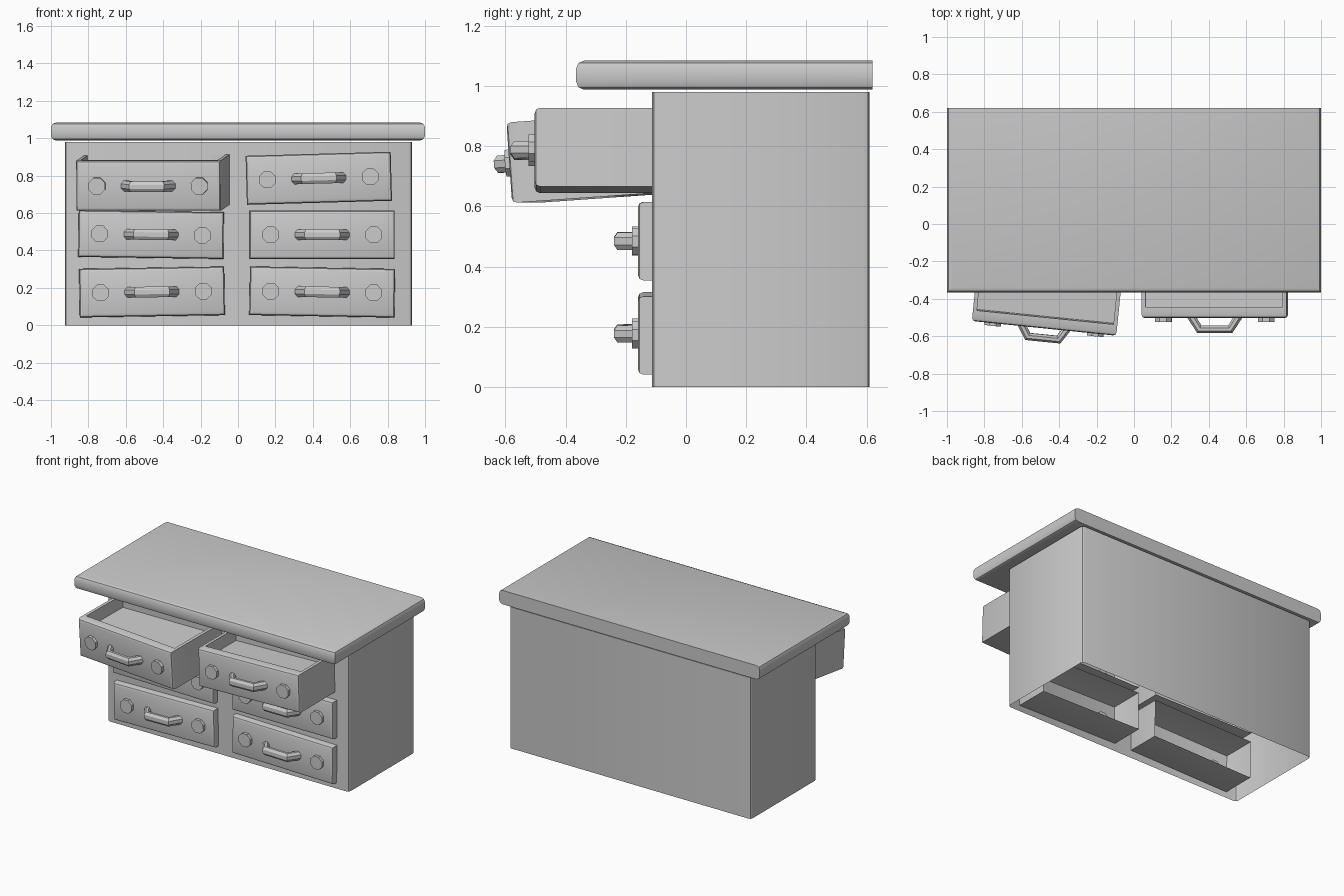
import bpy, bmesh
from math import radians, pi, cos, sin
from mathutils import Matrix, Vector

if "Cube" in bpy.data.objects:
    bpy.data.objects.remove(bpy.data.objects["Cube"])


def finish(bm, name, mat=Matrix()):
    bmesh.ops.recalc_face_normals(bm, faces=bm.faces)
    me = bpy.data.meshes.new(name)
    bm.to_mesh(me)
    bm.free()
    me.shade_smooth()
    me.set_sharp_from_angle(angle=radians(30))
    ob = bpy.data.objects.new(name, me)
    ob.matrix_world = mat
    bpy.context.collection.objects.link(ob)
    return ob


def box(x0, x1, y0, y1, z0, z1):
    bm = bmesh.new()
    bmesh.ops.create_cube(bm, size=1)
    for v in bm.verts:
        v.co = Vector((x1 if v.co.x > 0 else x0, y1 if v.co.y > 0 else y0, z1 if v.co.z > 0 else z0))
    bm.normal_update()
    return bm


def face(bm, n):
    return max(bm.faces, key=lambda f: f.normal.dot(Vector(n)))


def bevel(bm, edges, width, seg=2):
    bmesh.ops.bevel(bm, geom=edges, offset=width, segments=seg, profile=0.5, affect='EDGES')


def vertical(e):
    d = e.verts[0].co - e.verts[1].co
    return abs(d.z) > 0.9 * d.length


# Cabinet: shell open underneath, rounded upright edges
bm = box(-0.925, 0.93, -0.113, 0.61, 0, 0.98)
bmesh.ops.delete(bm, geom=[face(bm, (0, 0, -1))], context='FACES_ONLY')
bevel(bm, [e for e in bm.edges if vertical(e)], 0.02)
finish(bm, "cabinet_body")

# Top slab: rounded along front and sides, flat at the back
bm = box(-1, 1, -0.365, 0.62, 0.988, 1.084)
back = face(bm, (0, 1, 0))
bevel(bm, [e for e in bm.edges if back not in e.link_faces and not vertical(e)], 0.026)
finish(bm, "top_slab")


def knob(name, mat, x):
    bm = bmesh.new()
    m = Matrix.Translation((x, 0.025, 0)) @ Matrix.Rotation(pi / 2, 4, 'X') @ Matrix.Rotation(pi / 8, 4, 'Z')
    bmesh.ops.create_cone(bm, cap_ends=True, segments=8, radius1=0.048, radius2=0.048, depth=0.09, matrix=m)
    finish(bm, name, mat)


def handle(name, mat):
    # Eight-sided tube swept along a bent path
    bm = bmesh.new()
    path = [(-0.133, 0.02), (-0.083, -0.06), (0.083, -0.06), (0.133, 0.02)]
    across = [(0.02, 0.012), (0.012, 0.021), (-0.012, 0.021), (-0.02, 0.012)]
    rings = []
    for (px, py), (ax, ay) in zip(path, across):
        ring = []
        for i in range(8):
            a = 2 * pi * (i + 0.5) / 8
            ring.append(bm.verts.new((px + ax * cos(a), py + ay * cos(a), 0.031 * sin(a))))
        rings.append(ring)
    for r, s in zip(rings, rings[1:]):
        for i in range(8):
            j = (i + 1) % 8
            bm.faces.new((r[i], r[j], s[j], s[i]))
    bm.faces.new(rings[0])
    bm.faces.new(rings[-1])
    finish(bm, name, mat)


def drawer(name, centre, hz, depth, is_open, roll=0, yaw=0, pitch=0):
    mat = (Matrix.Translation(centre) @ Matrix.Rotation(radians(yaw), 4, 'Z')
           @ Matrix.Rotation(radians(pitch), 4, 'X') @ Matrix.Rotation(radians(-roll), 4, 'Y'))
    hx = 0.388
    bm = box(-hx, hx, 0, depth, -hz, hz)
    if is_open:
        # Shallow tray sunk into the top
        top = face(bm, (0, 0, 1))
        bmesh.ops.inset_individual(bm, faces=[top], thickness=0.03)
        for v in top.verts:
            if v.co.y < depth / 2:
                v.co.y = 0.06
        low = bmesh.ops.extrude_discrete_faces(bm, faces=[top])['faces'][0]
        for v in low.verts:
            v.co.z = 0.045
    else:
        # Pushed-in drawers are hollow and open at the back
        bmesh.ops.delete(bm, geom=[face(bm, (0, 1, 0))], context='FACES_ONLY')
    bevel(bm, [e for e in bm.edges if all(abs(v.co.y) < 1e-5 for v in e.verts)], 0.018)
    finish(bm, name, mat)
    for side, x in (("left", -0.275), ("right", 0.275)):
        knob(f"{name}_{side}_knob", mat, x)
    handle(f"{name}_handle", mat)


# Drawers: two pulled out on top, four closed, all a little crooked
drawer("top_left_drawer", (-0.48, -0.55, 0.745), 0.134, 0.50, True, yaw=-5.8, pitch=4)
drawer("top_right_drawer", (0.432, -0.503, 0.786), 0.131, 0.45, True, roll=1.6)
drawer("middle_left_drawer", (-0.465, -0.16, 0.485), 0.125, 0.28, False, roll=-0.8)
drawer("middle_right_drawer", (0.45, -0.16, 0.484), 0.13, 0.28, False)
drawer("bottom_left_drawer", (-0.46, -0.16, 0.178), 0.13, 0.28, False, roll=0.9)
drawer("bottom_right_drawer", (0.45, -0.16, 0.178), 0.13, 0.28, False, roll=-1.0)
